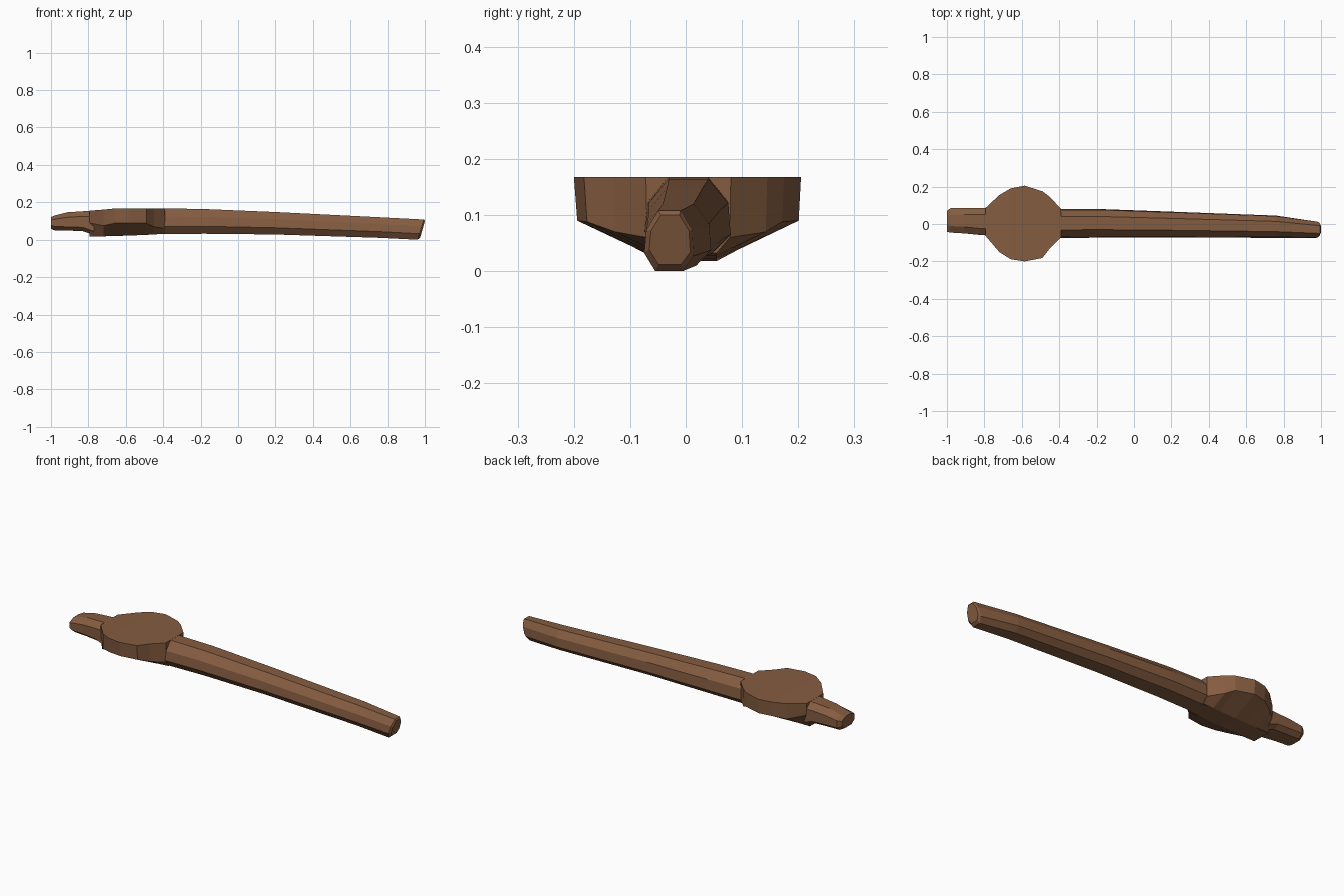
import bpy
import bmesh

if "Cube" in bpy.data.objects:
    bpy.data.objects.remove(bpy.data.objects["Cube"], do_unlink=True)

wood = bpy.data.materials.new("brown_wood")
wood.use_nodes = True
colour = (0.235, 0.108, 0.052, 1)
wood.diffuse_color = colour
wood.node_tree.nodes["Principled BSDF"].inputs["Base Color"].default_value = colour


def loft(name, rings):
    """Skin a list of equal-length rings of points and close both ends."""
    bm = bmesh.new()
    loops = [[bm.verts.new(p) for p in ring] for ring in rings]
    n = len(loops[0])
    for a, b in zip(loops, loops[1:]):
        for i in range(n):
            j = (i + 1) % n
            bm.faces.new((a[i], a[j], b[j], b[i]))
    bm.faces.new(loops[0])
    bm.faces.new(loops[-1])
    bmesh.ops.recalc_face_normals(bm, faces=bm.faces)
    mesh = bpy.data.meshes.new(name)
    bm.to_mesh(mesh)
    bm.free()
    mesh.materials.append(wood)
    obj = bpy.data.objects.new(name, mesh)
    bpy.context.collection.objects.link(obj)
    return obj


def faceted(x, y0, y1, z0, z1, lean=0.0):
    """Whittled eight-sided section; lean slides the top along the length."""
    shape = [(0, .3), (.22, 0), (.78, 0), (1, .25),
             (.97, .68), (.74, 1), (.28, 1), (.04, .68)]
    return [(x + lean * v, y0 + (y1 - y0) * u, z0 + (z1 - z0) * v)
            for u, v in shape]


# Long tapering handle, ending in a slanted cut
loft("handle", [
    faceted(-.42, -.075, .08, .03, .168),
    faceted(-.18, -.073, .08, .032, .164),
    faceted(.2, -.072, .066, .028, .148),
    faceted(.76, -.074, .045, .01, .12),
    faceted(.96, -.075, .014, 0, .108, .035),
    faceted(.975, -.066, .008, .012, .1, .025),
])

# Round head: flat top, upright rim, underside sloping in to a keel.
# Each station: x, right edge, left edge, top, rim bottom, keel bottom
stations = [
    (-.795, -.062, .085, .155, .09, .018),
    (-.72, -.15, .155, .161, .075, .018),
    (-.66, -.188, .19, .167, .088, .02),
    (-.585, -.2, .205, .168, .09, .022),
    (-.49, -.182, .175, .168, .088, .026),
    (-.45, -.13, .145, .168, .07, .028),
    (-.39, -.072, .08, .168, .06, .032),
]
loft("round_head", [
    [(x, r, top), (x, r * .97, rim), (x, -.05, keel),
     (x, .055, keel), (x, l * .98, rim), (x, l, top)]
    for x, r, l, top, rim, keel in stations])

# Short tang with a chamfered tip
loft("tang", [
    [(x, y0, z0 + .02), (x, y0 + .025, z0), (x, y1 - .025, z0),
     (x, y1, z0 + .02), (x, y1, zm), (x, y1 - .035, z1),
     (x, y0 + .035, z1), (x, y0, zm)]
    for x, y0, y1, z0, zm, z1 in [
        (-1, -.042, .07, .058, .105, .121),
        (-.98, -.046, .085, .05, .11, .13),
        (-.91, -.05, .085, .049, .12, .147),
        (-.83, -.058, .085, .046, .125, .152),
        (-.77, -.062, .085, .025, .125, .156)]])
